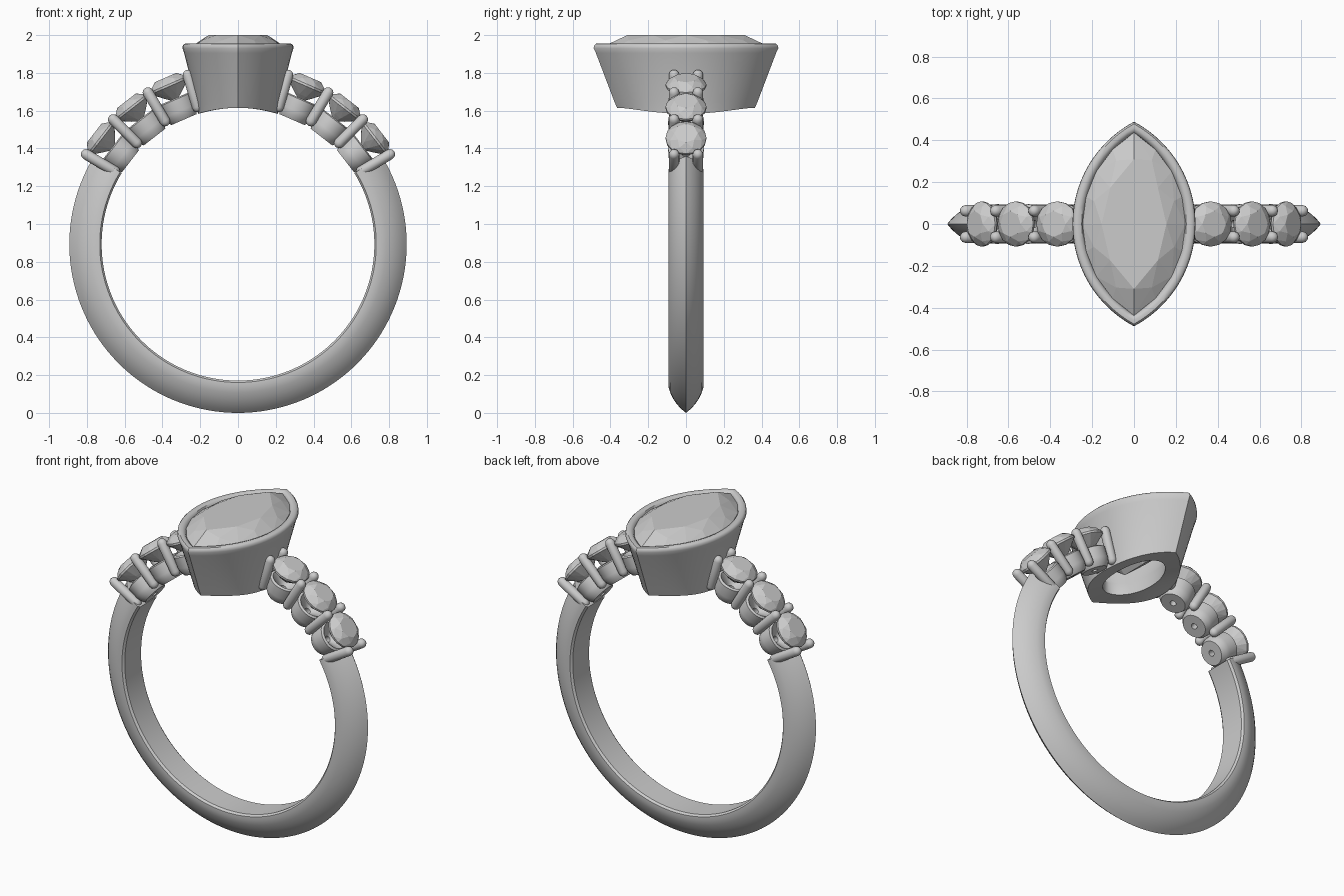
import bpy, bmesh
from math import sin, cos, pi, radians, sqrt, asin
from mathutils import Matrix

if "Cube" in bpy.data.objects:
    bpy.data.objects.remove(bpy.data.objects["Cube"])

CZ, R_IN, R_OUT = 0.893, 0.722, 0.893   # ring centre height, inner and outer radius


def finish(bm, name, smooth=None):
    bmesh.ops.recalc_face_normals(bm, faces=bm.faces)
    me = bpy.data.meshes.new(name)
    bm.to_mesh(me)
    bm.free()
    ob = bpy.data.objects.new(name, me)
    bpy.context.collection.objects.link(ob)
    if smooth:
        bpy.ops.object.select_all(action='DESELECT')
        ob.select_set(True)
        bpy.context.view_layer.objects.active = ob
        bpy.ops.object.shade_smooth_by_angle(angle=radians(smooth))
    return ob


def loft(rings, wrap=False, caps=False):
    """Skin a list of closed point loops."""
    bm = bmesh.new()
    vs = [[bm.verts.new(p) for p in ring] for ring in rings]
    n = len(vs[0])
    for k in range(len(vs) - (0 if wrap else 1)):
        a, b = vs[k], vs[(k + 1) % len(vs)]
        for i in range(n):
            j = (i + 1) % n
            bm.faces.new((a[i], a[j], b[j], b[i]))
    if caps:
        bm.faces.new(vs[0])
        bm.faces.new(vs[-1])
    return bm


def circle(r, z, n, off=0.0):
    return [(r * cos(2 * pi * (i + off) / n), r * sin(2 * pi * (i + off) / n), z)
            for i in range(n)]


def marquise(a, b, z, n, off=0.0):
    """Pointed oval, half width a, half length b, n points per side."""
    R = (a * a + b * b) / (2 * a)
    h = asin(b / R)
    pts = []
    for s in (1, -1):
        for i in range(n):
            t = -h + 2 * h * (i + off) / n
            pts.append((s * (R * cos(t) - R + a), s * R * sin(t), z))
    return pts


def hull(points):
    bm = bmesh.new()
    for p in points:
        bm.verts.new(p)
    res = bmesh.ops.convex_hull(bm, input=bm.verts)
    junk = [g for g in res['geom_interior'] if isinstance(g, bmesh.types.BMVert)]
    if junk:
        bmesh.ops.delete(bm, geom=junk, context='VERTS')
    return bm


def radial(deg, r, y=0.0):
    """Local z points outward from the ring centre at the given angle."""
    return (Matrix.Translation((0, y, CZ)) @ Matrix.Rotation(radians(90 - deg), 4, 'Y')
            @ Matrix.Translation((0, 0, r)))


# Knife-edge band, open at the top
half = [(0.755, 0.093), (0.785, 0.084), (0.82, 0.067), (0.85, 0.046), (0.875, 0.022)]
section = ([(R_IN, -0.08), (R_IN, 0.08), (0.732, 0.093)] + half + [(R_OUT, 0)]
           + [(r, -y) for r, y in reversed(half)] + [(0.732, -0.093)])
rings = []
for i in range(97):
    t = radians(148.5 + 243 * i / 96)
    rings.append([(r * cos(t), y, CZ + r * sin(t)) for r, y in section])
finish(loft(rings, caps=True), "band", 35)

# Side stones, their seats and the shared prongs
seat_profile = [(0.018, 0), (0.072, 0), (0.088, 0.025), (0.093, 0.05), (0.095, 0.115),
                (0.082, 0.122), (0.018, 0.06)]
P, L = 0.028, 0.232
prong_profile = ([(P * sin(radians(a)), P - P * cos(radians(a))) for a in (10, 35, 60, 90)]
                 + [(P * sin(radians(a)), L - P + P * cos(radians(a))) for a in (90, 60, 35, 10)])
for side in ("right", "left"):
    def ang(a):
        return a if side == "right" else 180 - a
    for k, a in enumerate((37.7, 52.1, 66.5), 1):
        bm = loft([circle(r, z, 32) for r, z in seat_profile], wrap=True)
        bm.transform(radial(ang(a), R_IN - 0.003))
        finish(bm, f"seat_{side}_{k}", 35)
        bm = hull(circle(0.108, 0.006, 16) + circle(0.108, -0.006, 16)
                  + circle(0.09, 0.027, 8, 0.5) + circle(0.062, 0.045, 8)
                  + circle(0.052, -0.058, 8, 0.5) + [(0, 0, -0.095)])
        bm.transform(radial(ang(a), 0.917))
        finish(bm, f"side_stone_{side}_{k}")
    for k, a in enumerate((30.6, 45.0, 59.3, 73.5), 1):
        for tag, y in (("front", -0.063), ("back", 0.063)):
            bm = loft([circle(r, z, 16) for r, z in prong_profile], caps=True)
            bm.transform(radial(ang(a), 0.73, y))
            finish(bm, f"prong_{side}_{tag}_{k}", 50)

# Marquise bezel cup: outer wall, rounded rim, inner wall, underside curved to the finger hole
N = 28


def underside(pts):
    return [(x, y, CZ + sqrt(R_IN ** 2 - x * x)) for x, y, z in pts]


def oval(a, b, z):
    """Ellipse with points matching the marquise order."""
    return [(a * cos(-pi / 2 + pi * i / N), b * sin(-pi / 2 + pi * i / N), z)
            for i in range(2 * N)]


outer = [(0.222, 0.38, 1.65), (0.285, 0.477, 1.905), (0.294, 0.489, 1.93), (0.292, 0.487, 1.945),
         (0.283, 0.478, 1.954), (0.265, 0.46, 1.956), (0.25, 0.445, 1.95), (0.242, 0.435, 1.935),
         (0.238, 0.43, 1.90)]
cup = [underside(marquise(0.212, 0.365, 0, N))]
cup += [marquise(a, b, z, N) for a, b, z in outer]
cup += [oval(0.13, 0.24, 1.69), underside(oval(0.125, 0.23, 0)),
        underside(oval(0.14, 0.25, 0))]
finish(loft(cup, wrap=True), "bezel", 40)

# Faceted marquise centre stone
finish(hull(marquise(0.246, 0.438, 1.94, 8) + marquise(0.246, 0.438, 1.925, 8)
            + marquise(0.205, 0.375, 1.972, 4, 0.5) + marquise(0.155, 0.31, 2.0, 4)
            + marquise(0.15, 0.27, 1.78, 4, 0.5)
            + [(0, -0.08, 1.665), (0, 0.08, 1.665)]), "centre_stone")
